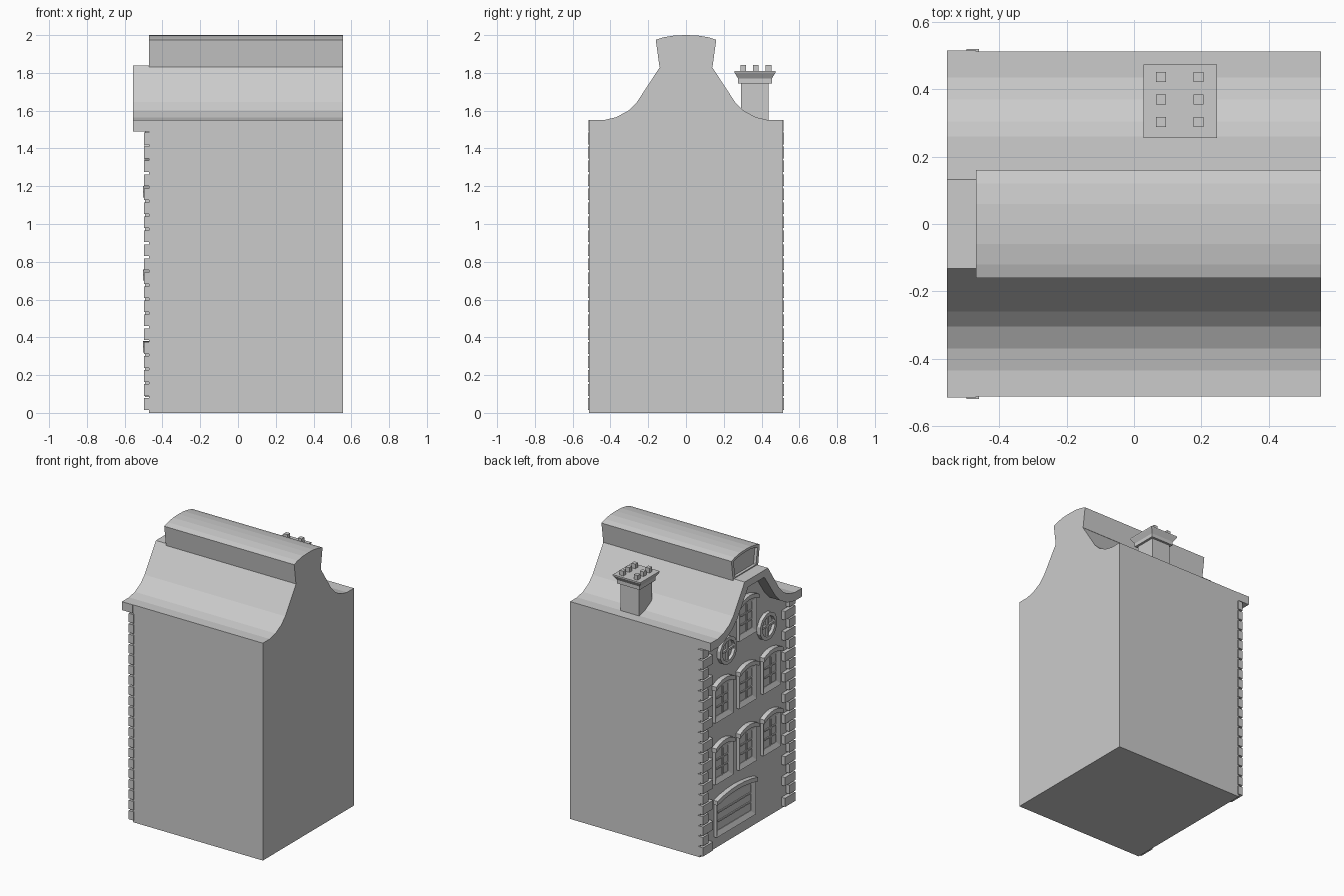
import bpy, bmesh, math

if "Cube" in bpy.data.objects:
    bpy.data.objects.remove(bpy.data.objects["Cube"])

stone = bpy.data.materials.new("plain_grey")
stone.diffuse_color = (0.6, 0.6, 0.6, 1)
stone.use_nodes = True
stone.node_tree.nodes["Principled BSDF"].inputs["Base Color"].default_value = stone.diffuse_color
WALL = -0.47          # x of the decorated facade


def finish(name, bm):
    bmesh.ops.recalc_face_normals(bm, faces=bm.faces)
    me = bpy.data.meshes.new(name)
    bm.to_mesh(me)
    bm.free()
    me.materials.append(stone)
    ob = bpy.data.objects.new(name, me)
    bpy.context.collection.objects.link(ob)
    return ob


def loft(name, loops):
    """Skin equal-length loops of 3D points and cap both ends."""
    bm = bmesh.new()
    rings = [[bm.verts.new(p) for p in lp] for lp in loops]
    n = len(rings[0])
    for a, b in zip(rings, rings[1:]):
        for i in range(n):
            j = (i + 1) % n
            bm.faces.new((a[i], a[j], b[j], b[i]))
    bm.faces.new(rings[0])
    bm.faces.new(rings[-1])
    return finish(name, bm)


def at_x(pts, x):
    return [(x, y, z) for y, z in pts]


def prism(name, pts, x0, x1):
    return loft(name, [at_x(pts, x0), at_x(pts, x1)])


def box(name, x0, x1, y0, y1, z0, z1):
    return prism(name, [(y0, z0), (y1, z0), (y1, z1), (y0, z1)], x0, x1)


def mirrored(half):
    """Half outline from +y side to the middle, completed on the -y side."""
    return half + [(-y, z) for y, z in reversed(half) if y > 0]


# House body with the bell-shaped gable
roof_line = [(.515, 1.55), (.435, 1.55), (.37, 1.565), (.305, 1.60), (.26, 1.645), (.132, 1.84)]
soffit = [(.515, 1.49), (.435, 1.49), (.35, 1.51), (.27, 1.555), (.215, 1.61), (.09, 1.79)]
prism("house_body", mirrored([(.513, 0)] + [(.513, 1.55)] + roof_line[1:]), WALL, .555)

# Overhanging moulding that follows the gable
bm = bmesh.new()
outer, inner = mirrored(roof_line), mirrored(soffit)
vo = [[bm.verts.new(p) for p in at_x(outer, x)] for x in (-.555, WALL)]
vi = [[bm.verts.new(p) for p in at_x(inner, x)] for x in (-.555, WALL)]
for i in range(len(outer) - 1):
    for a, b in ((vo[0], vi[0]), (vo[1], vi[1]), (vo[0], vo[1]), (vi[0], vi[1])):
        bm.faces.new((a[i], a[i + 1], b[i + 1], b[i]))
for i in (0, -1):
    bm.faces.new((vo[0][i], vo[1][i], vi[1][i], vi[0][i]))
finish("gable_moulding", bm)

# Ridge cap with a shallow recessed end panel
cap = mirrored([(.14, 1.83), (.16, 1.975), (.12, 1.988), (.06, 1.998), (0, 2.0)])
panel = [(y * .84, 1.915 + (z - 1.915) * .8) for y, z in cap]
loft("ridge_cap", [at_x(cap, .555), at_x(cap, WALL), at_x(panel, WALL), at_x(panel, WALL + .02)])

# Corner quoins, long and short in turn
pitch = 1.48 / 20
for side in (-1, 1):
    for k in range(20):
        z = .016 + k * pitch
        length = .11 if k % 2 == 0 else .06
        ya, yb = sorted((side * .52, side * (.515 - length)))
        box("quoin", -.498, -.46, ya, yb, z, z + pitch - .012)


# Windows with a splayed frame, glazing bars and an arched hood
def arched(cy, hw, z0, z1, rise, n=6):
    top = [(cy + hw * (1 - 2 * i / n), z1 - rise * (1 - 2 * i / n) ** 2) for i in range(n + 1)]
    return [(cy - hw, z0), (cy + hw, z0)] + top


def window(name, cy, hw, z0, z1, cols, rows):
    o = arched(cy, hw, z0, z1 - .02, .03)
    f = .035
    i = arched(cy, hw - f, z0 + f, z1 - .065, .008)
    loft(name + "_frame", [at_x(o, WALL + .01), at_x(o, -.492), at_x(i, -.476), at_x(i, -.472)])
    w, h, zb = hw - f, z1 - .068 - z0 - f, z0 + f
    for c in range(1, cols):
        y = cy - w + 2 * w * c / cols
        box(name + "_bar", -.48, WALL, y - .005, y + .005, zb, zb + h)
    for r in range(1, rows):
        z = zb + h * r / rows
        box(name + "_bar", -.48, WALL, cy - w, cy + w, z - .005, z + .005)
    arc_top = arched(cy, hw + .008, 0, z1, .03)[2:]
    arc_low = [(y, z - .03) for y, z in reversed(arc_top)]
    prism(name + "_hood", arc_top + arc_low, -.504, WALL)


for z0 in (.465, .905):
    for y in (-.27, 0, .27):
        window("window", y, .1, z0, z0 + .295, 2, 3)
window("attic_window", 0, .1, 1.385, 1.68, 2, 3)
window("shop_window", .135, .22, .085, .38, 1, 3)


# Round windows beside the attic window
def circle(cy, cz, r, n=12):
    return [(cy + r * math.cos(math.tau * (i + .5) / n), cz + r * math.sin(math.tau * (i + .5) / n))
            for i in range(n)]


for y in (-.225, .225):
    z = 1.372
    o, i = circle(y, z, .098), circle(y, z, .072)
    loft("round_window_frame", [at_x(o, WALL + .01), at_x(o, -.495), at_x(i, -.495), at_x(i, -.473)])
    box("round_window_bar", -.487, WALL, y - .007, y + .007, z - .07, z + .07)
    box("round_window_bar", -.487, WALL, y - .07, y + .07, z - .007, z + .007)


# Chimney: shaft, ledge, flared crown and six pots
def square(h, z, cx=.137, cy=.365):
    return [(cx - h, cy - h, z), (cx + h, cy - h, z), (cx + h, cy + h, z), (cx - h, cy + h, z)]


loft("chimney", [square(.073, 1.5), square(.073, 1.745), square(.089, 1.745), square(.089, 1.77),
                 square(.109, 1.802), square(.109, 1.81)])
for x in (.08, .192):
    for y in (.303, .37, .437):
        box("chimney_pot", x - .015, x + .015, y - .015, y + .015, 1.80, 1.843)
